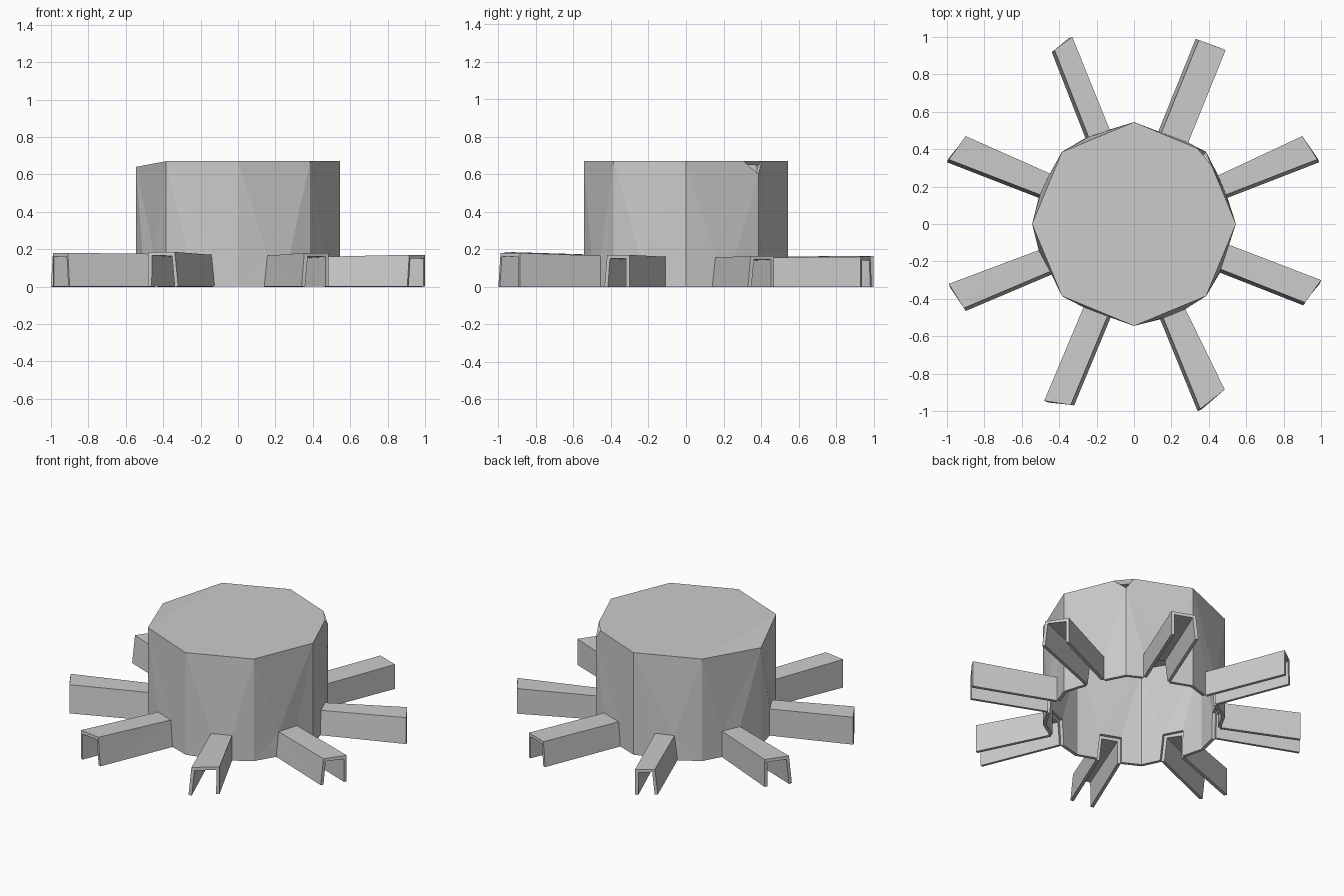
import bpy, bmesh
from math import radians, cos, sin
from mathutils import Vector

if "Cube" in bpy.data.objects:
    bpy.data.objects.remove(bpy.data.objects["Cube"])

R, H, T = 0.545, 0.67, 0.02

# per tunnel, anticlockwise from +x: clockwise inner/outer corner, anticlockwise inner/outer corner,
# inner height, outer height, leaning side (-1 clockwise, 1 anticlockwise)
TUNNELS = [
    ((.50, .14), (.99, .33), (.45, .26), (.90, .47), .155, .165, -1),
    ((.29, .435), (.49, .93), (.13, .495), (.33, .99), .155, .16, 1),
    ((-.13, .505), (-.33, 1.0), (-.26, .46), (-.44, .92), .16, .165, 1),
    ((-.45, .27), (-.90, .47), (-.51, .14), (-1.0, .33), .17, .18, 1),
    ((-.51, -.14), (-.99, -.32), (-.44, -.27), (-.90, -.465), .175, .18, 1),
    ((-.27, -.445), (-.48, -.945), (-.125, -.50), (-.32, -.97), .17, .185, 1),
    ((.14, -.51), (.34, -1.0), (.275, -.455), (.485, -.885), .165, .18, -1),
    ((.46, -.26), (.905, -.435), (.505, -.11), (1.0, -.30), .16, .17, -1),
]


def shell(name, polys):
    # faces from point loops, welded, then thickened inwards
    bm = bmesh.new()
    for p in polys:
        bm.faces.new([bm.verts.new(q) for q in p])
    bmesh.ops.remove_doubles(bm, verts=bm.verts, dist=1e-4)
    big = [f for f in bm.faces if len(f.verts) > 3]
    bmesh.ops.triangulate(bm, faces=big)
    me = bpy.data.meshes.new(name)
    bm.to_mesh(me)
    bm.free()
    ob = bpy.data.objects.new(name, me)
    bpy.context.collection.objects.link(ob)
    m = ob.modifiers.new("wall", 'SOLIDIFY')
    m.thickness, m.offset = T, -1
    m.use_even_offset = True


def at(p, z):
    return Vector((p[0], p[1], z))


def section(t, outer):
    # channel cross-section: bottom a, top a, top b, bottom b
    i = 1 if outer else 0
    a, b, h = Vector(t[i]), Vector(t[i + 2]), t[4 + i]
    side = (b - a).normalized() * 0.018
    ta = a + side if t[6] < 0 else a
    tb = b - side if t[6] > 0 else b
    return [at(a, 0), at(ta, h), at(tb, h), at(b, 0)]


# eight hub corners, one sagging and one broken down
base = [Vector((R * cos(radians(45 * k)), R * sin(radians(45 * k)), 0)) for k in range(8)]
top = [v + Vector((0, 0, H)) for v in base]
top[4].z = 0.64
top[1].z = 0.60
rim = [Vector((v.x, v.y, H)) for v in base]
chip_a = rim[1].lerp(rim[0], 0.2)
chip_b = rim[1].lerp(rim[2], 0.12)

# hub walls with a doorway in every side
polys = []
for k, t in enumerate(TUNNELS):
    n = (k + 1) % 8
    a0, a1, b1, b0 = section(t, False)
    polys.append([base[k], a0, a1, top[k]])
    polys.append([b0, base[n], top[n], b1])
    upper = [a1, b1, top[n], top[k]]
    if k == 0:
        upper.insert(3, chip_a)
    if k == 1:
        upper.insert(3, chip_b)
    polys.append(upper)

# roof, with the broken corner left open
polys.append([top[0], chip_a, chip_b, top[2], top[3], top[5], top[6], top[7]])
polys.append([top[3], top[4], top[5]])
shell("hub", polys)

# open-bottomed tunnels
for k, t in enumerate(TUNNELS):
    i, o = section(t, False), section(t, True)
    shell(f"tunnel_{k + 1}", [[i[j], o[j], o[j + 1], i[j + 1]] for j in range(3)])

# turn tunnel faces so the thickness grows inwards
for ob in bpy.context.collection.objects:
    if ob.name.startswith("tunnel"):
        me = ob.data
        up = max(me.polygons, key=lambda f: abs(f.normal.z))
        if up.normal.z < 0:
            me.flip_normals()
